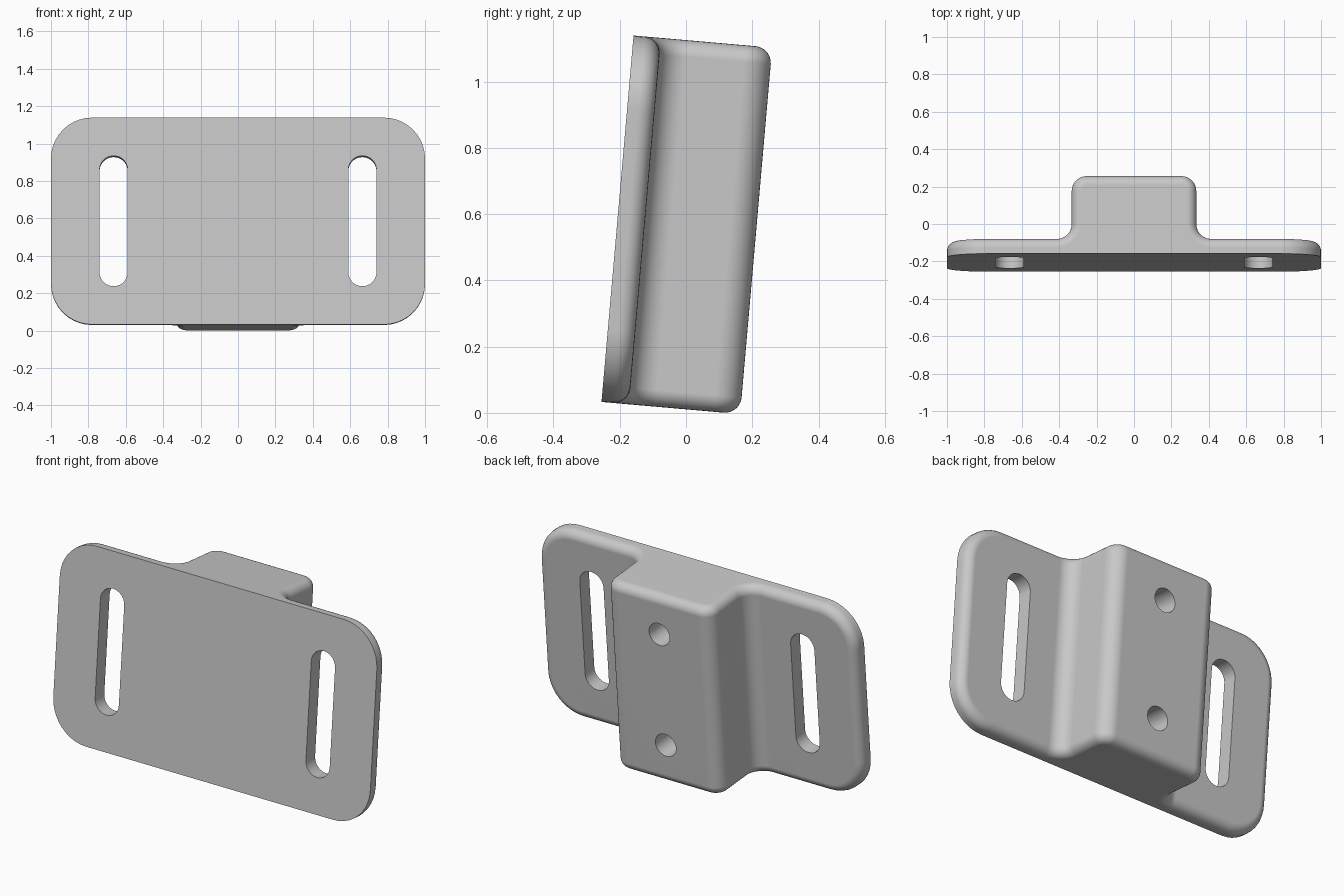
import bpy, bmesh
from math import cos, sin, radians
from mathutils import Vector

cube = bpy.data.objects.get("Cube")
if cube:
    bpy.data.objects.remove(cube, do_unlink=True)

HEIGHT, DEPTH, PLATE = 1.11, 0.42, 0.083
HALF_BLOCK, FILLET, EDGE_ROUND, CORNER = 0.333, 0.08, 0.05, 0.22

grey = bpy.data.materials.new("light grey plastic")
grey.use_nodes = True
grey.diffuse_color = (0.58, 0.58, 0.58, 1)
grey.node_tree.nodes["Principled BSDF"].inputs["Base Color"].default_value = (0.58, 0.58, 0.58, 1)


def arc(cx, cy, r, start, end, steps=10):
    angles = [radians(start + (end - start) * i / steps) for i in range(steps + 1)]
    return [(cx + r * cos(a), cy + r * sin(a)) for a in angles]


def rounded_rect(cx, cy, w, h, r):
    pts = []
    for i, (sx, sy) in enumerate([(1, 1), (-1, 1), (-1, -1), (1, -1)]):
        pts += arc(cx + sx * (w / 2 - r), cy + sy * (h / 2 - r), r, 90 * i, 90 * i + 90)
    return pts


def prism(name, points, direction):
    """Extrude a closed outline given as 3D points."""
    bm = bmesh.new()
    face = bm.faces.new([bm.verts.new(p) for p in points])
    new = bmesh.ops.extrude_face_region(bm, geom=[face])["geom"]
    bmesh.ops.translate(bm, vec=Vector(direction), verts=[g for g in new if isinstance(g, bmesh.types.BMVert)])
    bmesh.ops.remove_doubles(bm, verts=bm.verts, dist=1e-5)
    bmesh.ops.recalc_face_normals(bm, faces=bm.faces)
    mesh = bpy.data.meshes.new(name)
    bm.to_mesh(mesh)
    bm.free()
    mesh.materials.append(grey)
    obj = bpy.data.objects.new(name, mesh)
    bpy.context.collection.objects.link(obj)
    return obj


def apply_boolean(target, tool, operation):
    mod = target.modifiers.new("cut", "BOOLEAN")
    mod.object, mod.operation, mod.solver = tool, operation, "EXACT"
    bpy.context.view_layer.objects.active = target
    bpy.ops.object.modifier_apply(modifier=mod.name)
    bpy.data.objects.remove(tool, do_unlink=True)


# Plan section: wide plate with a filleted block behind it
half = [(1.1, 0), (1.1, PLATE)]
half += arc(HALF_BLOCK + FILLET, PLATE + FILLET, FILLET, 270, 180)
half += arc(HALF_BLOCK - FILLET, DEPTH - FILLET, FILLET, 0, 90)
section = half + [(-x, y) for x, y in reversed(half)]
bracket = prism("mounting_bracket", [(x, y, -0.1) for x, y in section], (0, 0, HEIGHT + 0.2))

# Trim to the rounded front outline
outline = rounded_rect(0, HEIGHT / 2, 2, HEIGHT, CORNER)
trim = prism("outline_trim", [(x, -0.1, z) for x, z in outline], (0, 0.8, 0))
apply_boolean(bracket, trim, "INTERSECT")

# Round the whole rear rim, leaving the front rim crisp
bm = bmesh.new()
bm.from_mesh(bracket.data)
bmesh.ops.remove_doubles(bm, verts=bm.verts, dist=1e-5)
rim = [e for e in bm.edges if e.calc_face_angle(0) > radians(60)
       and all(v.co.y > 0.01 for v in e.verts)]
bmesh.ops.bevel(bm, geom=rim, offset=EDGE_ROUND, offset_type="OFFSET", segments=7,
                profile=0.5, affect="EDGES", clamp_overlap=False)
bm.to_mesh(bracket.data)
bm.free()

# Strap slots through the plate
for side in (-1, 1):
    slot = rounded_rect(side * 0.665, HEIGHT / 2, 0.15, 0.7, 0.0749)
    apply_boolean(bracket, prism("slot_cutter", [(x, -0.1, z) for x, z in slot], (0, 0.4, 0)), "DIFFERENCE")

# Blind screw holes in the back of the block
for side in (-1, 1):
    hole = arc(0, HEIGHT / 2 + side * 0.328, 0.065, 0, 348.75, 31)
    apply_boolean(bracket, prism("hole_cutter", [(x, 0.12, z) for x, z in hole], (0, 0.5, 0)), "DIFFERENCE")

# Smooth shading with crisp edges, then lean the part back
bpy.ops.object.select_all(action="DESELECT")
bracket.select_set(True)
bpy.context.view_layer.objects.active = bracket
bpy.ops.object.shade_smooth_by_angle(angle=radians(30))
weighted = bracket.modifiers.new("weighted normals", "WEIGHTED_NORMAL")
weighted.keep_sharp = True
bracket.rotation_euler.x = radians(-5)
bracket.location = (0, -0.255, 0.033)
